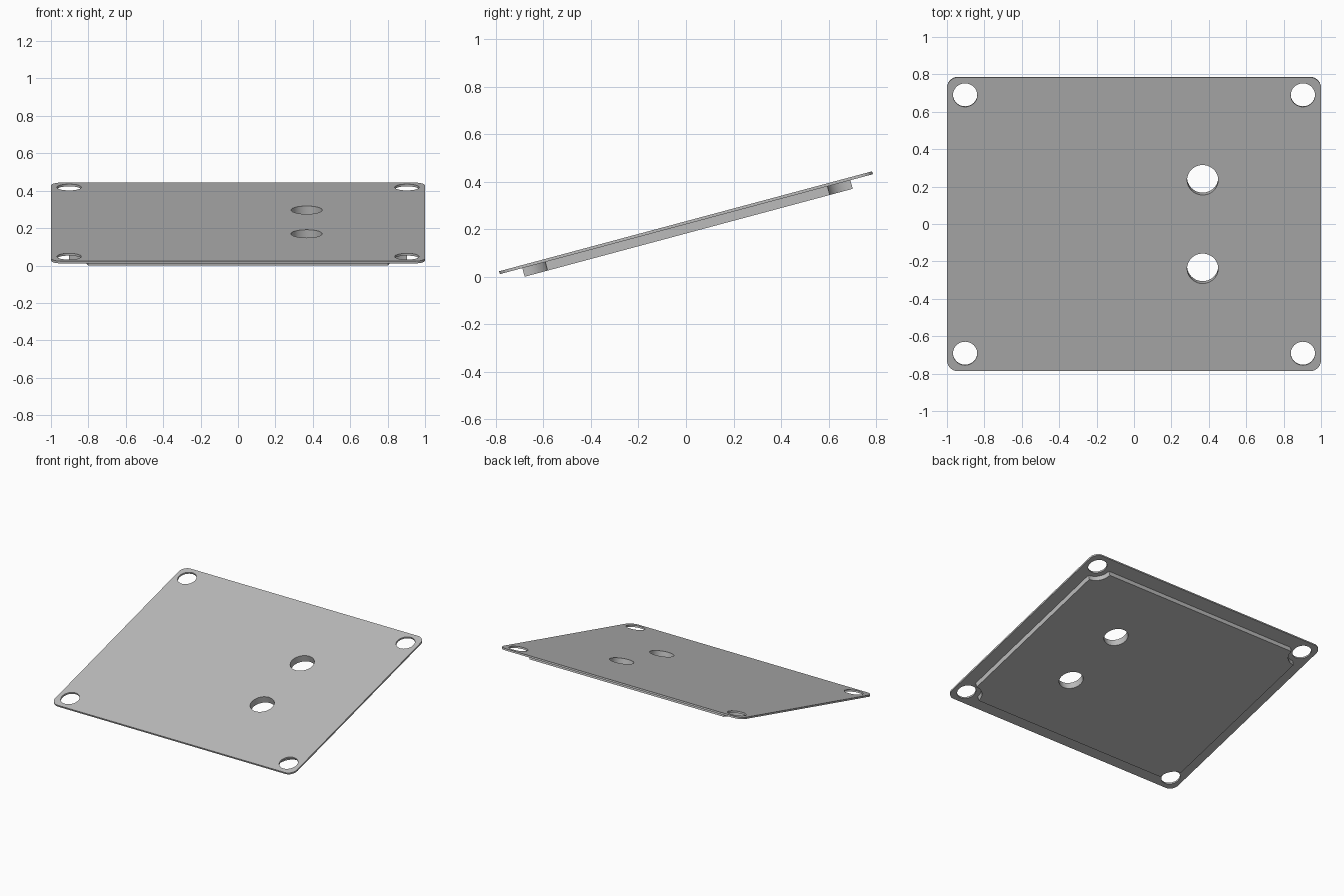
import bpy
import bmesh
from math import radians, sin, cos
from mathutils import Matrix, Vector

cube = bpy.data.objects.get("Cube")
if cube:
    bpy.data.objects.remove(cube, do_unlink=True)

HALF_X, HALF_Y = 1.0, 0.813      # plate half sizes in its own plane
HOLE_X, HOLE_Y = 0.903, 0.715    # corner hole centres
PLATE_T, TOTAL_T = 0.0125, 0.05
TILT = radians(15)

grey = bpy.data.materials.new("mid grey")
grey.use_nodes = True
colour = (0.5, 0.5, 0.5, 1)
grey.diffuse_color = colour
grey.node_tree.nodes["Principled BSDF"].inputs["Base Color"].default_value = colour


def arc(cx, cy, r, start, sweep, steps):
    """Points along an arc, angles in degrees."""
    angles = [radians(start + sweep * i / steps) for i in range(steps + 1)]
    return [(cx + r * cos(a), cy + r * sin(a)) for a in angles]


def slab(name, outline, bottom, top):
    """Extrude a closed outline between two heights."""
    bm = bmesh.new()
    face = bm.faces.new([bm.verts.new((x, y, bottom)) for x, y in outline])
    new = bmesh.ops.extrude_face_region(bm, geom=[face])["geom"]
    verts = [v for v in new if isinstance(v, bmesh.types.BMVert)]
    bmesh.ops.translate(bm, verts=verts, vec=(0, 0, top - bottom))
    bmesh.ops.recalc_face_normals(bm, faces=bm.faces)
    mesh = bpy.data.meshes.new(name)
    bm.to_mesh(mesh)
    bm.free()
    mesh.materials.append(grey)
    obj = bpy.data.objects.new(name, mesh)
    bpy.context.collection.objects.link(obj)
    return obj


def combine(target, tool, operation):
    """Apply a boolean and discard the tool."""
    mod = target.modifiers.new(operation.lower(), "BOOLEAN")
    mod.operation, mod.solver, mod.object = operation, "EXACT", tool
    tool.hide_render = True
    depsgraph = bpy.context.evaluated_depsgraph_get()
    mesh = bpy.data.meshes.new_from_object(target.evaluated_get(depsgraph))
    target.modifiers.clear()
    target.data = mesh
    bpy.data.objects.remove(tool, do_unlink=True)


# Thin top plate with rounded corners
r = 0.06
corners = ((1, 1, 0), (-1, 1, 90), (-1, -1, 180), (1, -1, 270))
outline = []
for sx, sy, start in corners:
    outline += arc(sx * (HALF_X - r), sy * (HALF_Y - r), r, start, 90, 10)
plate = slab("cover_plate", outline, -PLATE_T, 0)

# Raised pad underneath, scooped out around the corner holes
outline = []
for sx, sy, start in corners:
    outline += arc(sx * HOLE_X, sy * HOLE_Y, 0.1, start + 270, -90, 16)
pad = slab("locating_pad", outline, -TOTAL_T, -PLATE_T / 2)
combine(plate, pad, "UNION")

# Corner screw holes and the two larger through holes
holes = [(sx * HOLE_X, sy * HOLE_Y, 0.065) for sx, sy, _ in corners]
holes += [(0.367, sy * 0.245, 0.083) for sy in (1, -1)]
for x, y, radius in holes:
    cutter = slab("hole_cutter", arc(x, y, radius, 0, 352.5, 47), -0.2, 0.2)
    combine(plate, cutter, "DIFFERENCE")

# Tilt the cover, then centre it and rest it on the ground
mesh = plate.data
mesh.transform(Matrix.Rotation(TILT, 4, "X"))
ys = [v.co.y for v in mesh.vertices]
zs = [v.co.z for v in mesh.vertices]
mesh.transform(Matrix.Translation(Vector((0, -(min(ys) + max(ys)) / 2, -min(zs)))))

bpy.ops.object.select_all(action="DESELECT")
plate.select_set(True)
bpy.context.view_layer.objects.active = plate
bpy.ops.object.shade_smooth_by_angle(angle=radians(30))
